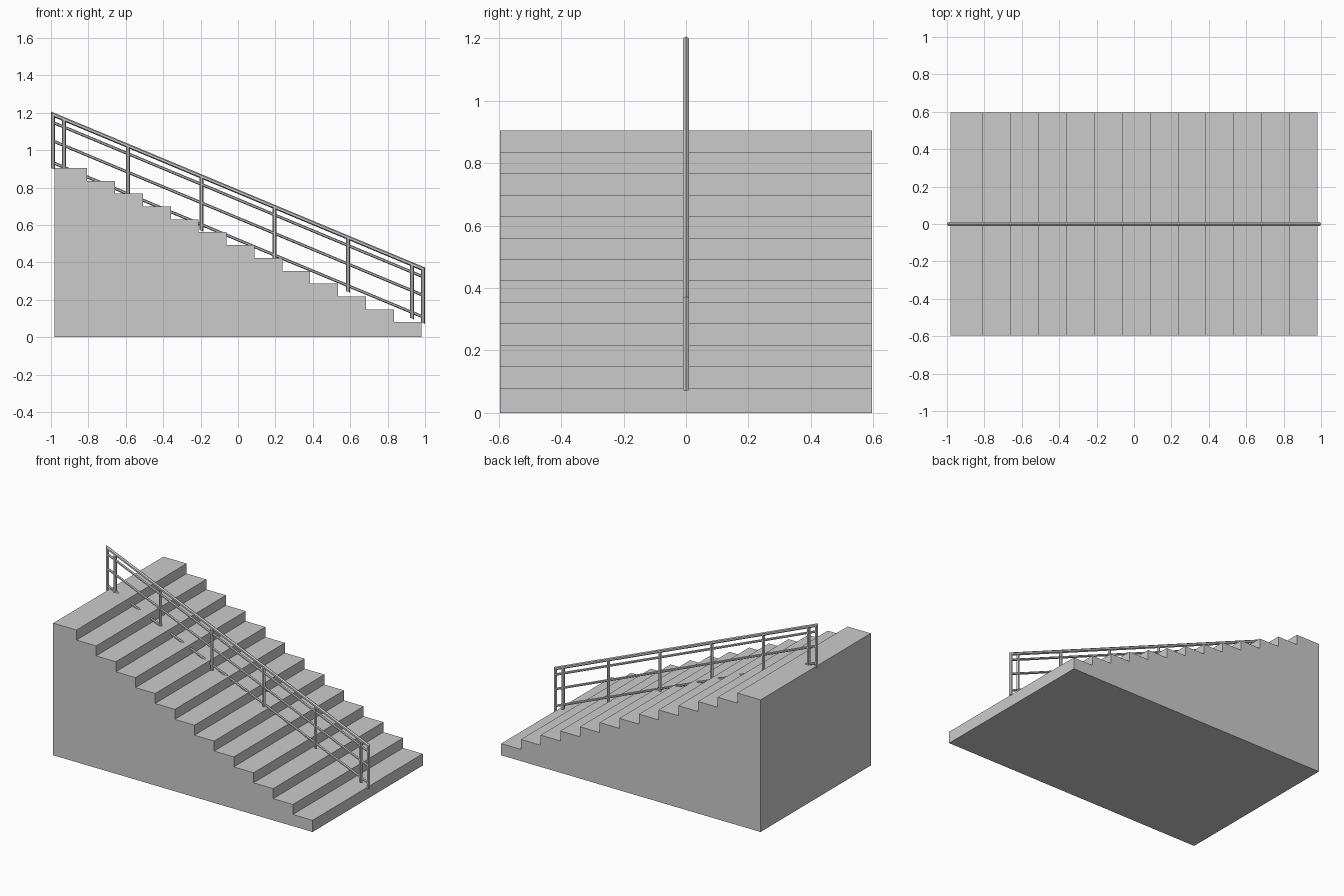
import bpy, bmesh, math
from mathutils import Vector

cube = bpy.data.objects.get("Cube")
if cube:
    bpy.data.objects.remove(cube)

SLOPE = 0.417                          # fall of the handrail per unit of x
LEN = math.hypot(1, SLOPE)
R = 0.011                              # tube radius
END = 1 - R                            # centre of the end posts


def rail_z(x):
    return 0.7775 - SLOPE * x


def material(name, value):
    m = bpy.data.materials.new(name)
    m.use_nodes = True
    colour = (value, value, value, 1)
    m.diffuse_color = colour
    m.node_tree.nodes["Principled BSDF"].inputs["Base Color"].default_value = colour
    return m


grey = material("plain grey", 0.6)


def make_object(name, bm):
    bmesh.ops.recalc_face_normals(bm, faces=bm.faces)
    mesh = bpy.data.meshes.new(name)
    bm.to_mesh(mesh)
    bm.free()
    mesh.materials.append(grey)
    obj = bpy.data.objects.new(name, mesh)
    bpy.context.collection.objects.link(obj)
    return obj


def tube(name, path, radius=R, sides=6):
    """Hexagonal tube in the xz plane; path holds (x, z, cut_x, cut_z),
    where cut is the in-plane direction of the end cut or mitre."""
    bm = bmesh.new()
    rings = []
    for x, z, cx, cz in path:
        ring = []
        for i in range(sides):
            a = math.tau * i / sides
            u, v = radius * math.cos(a), radius * math.sin(a)
            ring.append(bm.verts.new((x + cx * u, v, z + cz * u)))
        rings.append(ring)
    for a, b in zip(rings, rings[1:]):
        for i in range(sides):
            j = (i + 1) % sides
            bm.faces.new((a[i], a[j], b[j], b[i]))
    bm.faces.new(rings[0])
    bm.faces.new(rings[-1])
    return make_object(name, bm)


# Solid staircase: stepped profile pushed across the width
STEPS, RUN, RISE, FIRST = 13, 0.149, 0.0687, 0.08
HALF_X, HALF_Y = 0.982, 0.596
profile = [(-HALF_X, 0), (HALF_X, 0)]
for i in range(STEPS):
    nose = HALF_X - i * RUN
    back = HALF_X - (i + 1) * RUN if i < STEPS - 1 else -HALF_X
    top = FIRST + i * RISE
    profile += [(nose, top), (back, top)]
bm = bmesh.new()
side = bm.faces.new([bm.verts.new((x, -HALF_Y, z)) for x, z in profile])
solid = bmesh.ops.extrude_face_region(bm, geom=[side])
moved = [g for g in solid["geom"] if isinstance(g, bmesh.types.BMVert)]
bmesh.ops.translate(bm, verts=moved, vec=Vector((0, 2 * HALF_Y, 0)))
make_object("staircase", bm)

# Handrail and end posts as one mitred tube
DROP = 0.29
tube("handrail_frame", [
    (-END, rail_z(-END) - DROP, -1, SLOPE),
    (-END, rail_z(-END), -1, LEN + SLOPE),
    (END, rail_z(END), 1, LEN - SLOPE),
    (END, rail_z(END) - DROP, 1, -SLOPE)])

# Sloping rails below the handrail
for name, drop in (("upper_rail", 0.042), ("middle_rail", 0.141), ("lower_rail", 0.257)):
    tube(name, [(x, rail_z(x) - drop, 0, LEN) for x in (-END, END)], radius=0.008)

# Inner posts, cut to the slope of the rails
for i, x in enumerate((-0.93, -0.588, -0.196, 0.196, 0.588, 0.93)):
    tube(f"post_{i + 1}", [(x, rail_z(x) - d, 1, -SLOPE) for d in (DROP, 0)])
